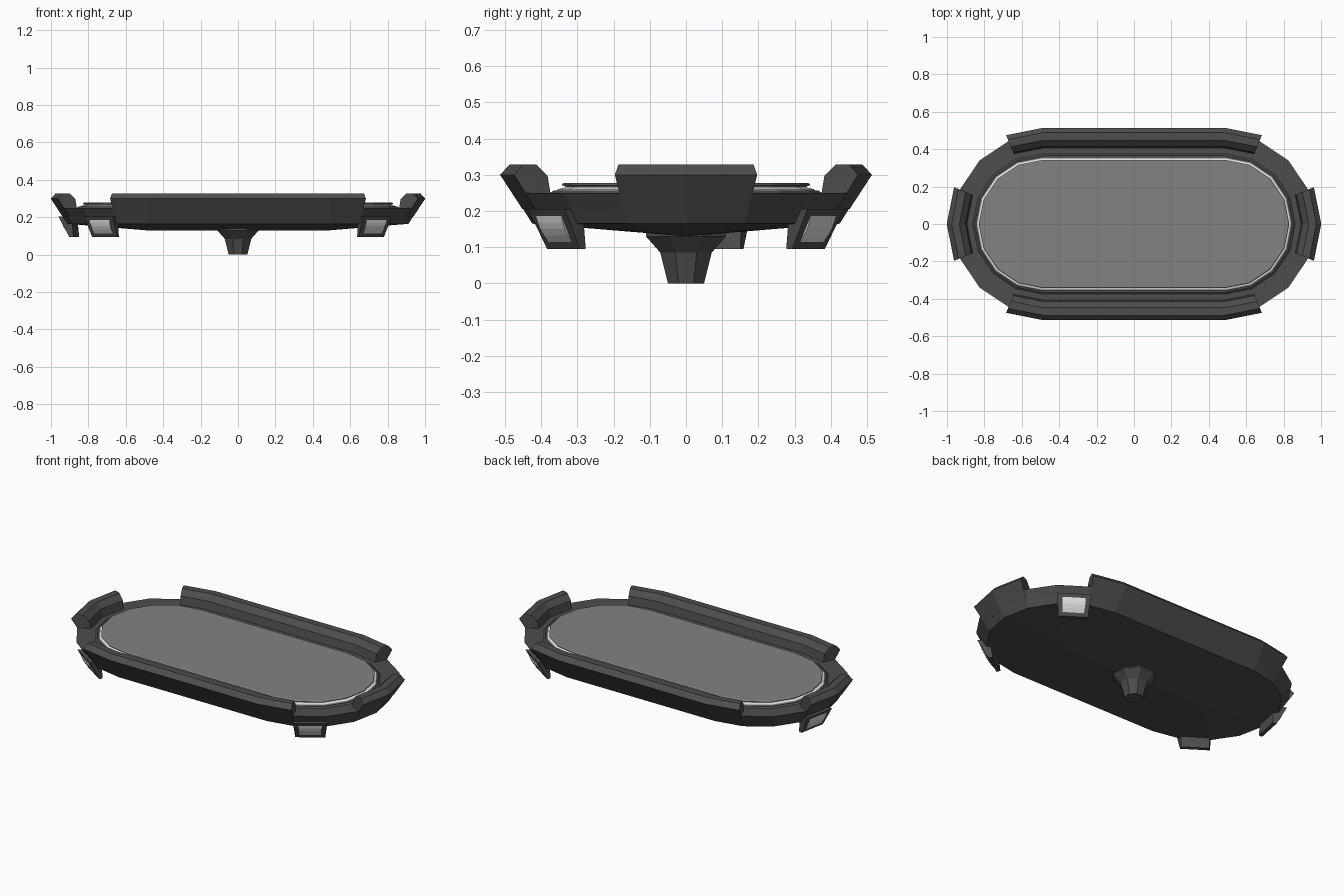
import bpy, bmesh, math
from mathutils import Vector

if "Cube" in bpy.data.objects:
    bpy.data.objects.remove(bpy.data.objects["Cube"])

C = 0.487  # centre of the rounded ends


def mat(name, v):
    m = bpy.data.materials.new(name)
    m.diffuse_color = (v[0], v[1], v[2], 1)
    m.use_nodes = True
    m.node_tree.nodes["Principled BSDF"].inputs["Base Color"].default_value = m.diffuse_color
    return m


DARK = mat("dark metal", (0.075, 0.075, 0.075))
PANEL = mat("grey deck", (0.235, 0.22, 0.225))
LIGHT = mat("pale light", (0.75, 0.75, 0.75))


def make(name, bm, m):
    bmesh.ops.remove_doubles(bm, verts=bm.verts, dist=1e-5)
    bmesh.ops.recalc_face_normals(bm, faces=bm.faces)
    me = bpy.data.meshes.new(name)
    bm.to_mesh(me)
    bm.free()
    me.materials.append(m)
    ob = bpy.data.objects.new(name, me)
    bpy.context.collection.objects.link(ob)
    return ob


def pt(cx, deg, r, z):
    a = math.radians(deg)
    return Vector((cx + r * math.cos(a), r * math.sin(a), z))


def sweep(name, profile, path, m, loop_path):
    """Sweep an (r, z) profile along a path of (end centre, angle) stations.
    Full loops use an open profile, partial runs a closed one with end caps."""
    bm = bmesh.new()
    rings = [[bm.verts.new(pt(cx, a, r, z)) for r, z in profile] for cx, a in path]
    n, k = len(rings), len(profile)
    for i in range(n if loop_path else n - 1):
        A, B = rings[i], rings[(i + 1) % n]
        for j in range(k - 1 if loop_path else k):
            bm.faces.new((A[j], A[(j + 1) % k], B[(j + 1) % k], B[j]))
    if not loop_path:
        bm.faces.new(rings[0])
        bm.faces.new(rings[-1])
    return make(name, bm, m)


LOOP = ([(C, -90 + 22.5 * i) for i in range(9)]
        + [(-C, 90 + 22.5 * i) for i in range(9)])

# hull, light strip and deck panel
sweep("hull", [(0, 0.13), (0.425, 0.165), (0.45, 0.205), (0.48, 0.25),
               (0.375, 0.25), (0.365, 0.257), (0.34, 0.257), (0, 0.257)], LOOP, DARK, True)
sweep("light_strip", [(0.358, 0.255), (0.354, 0.26), (0.333, 0.266), (0.333, 0.271)],
      LOOP, LIGHT, True)
sweep("deck_panel", [(0.333, 0.268), (0.343, 0.271), (0.343, 0.274), (0.337, 0.278), (0, 0.278)],
      LOOP, PANEL, True)

# raised guard rails: two long sides, two ends
RAIL = [(0.452, 0.205), (0.514, 0.30), (0.488, 0.328), (0.447, 0.328),
        (0.414, 0.297), (0.405, 0.245)]
for name, sx in (("back_rail", 1), ("front_rail", -1)):
    base = 0 if sx > 0 else 180
    sweep(name, RAIL, [(sx * C, base + 67.5), (sx * C, base + 90),
                       (-sx * C, base + 90), (-sx * C, base + 112.5)], DARK, False)
for name, sx in (("right_rail", 1), ("left_rail", -1)):
    base = 0 if sx > 0 else 180
    sweep(name, RAIL, [(sx * C, base + d) for d in (-22.5, 0, 22.5)], DARK, False)

# four lamps hanging under the rim
BRACKET = [(0.474, 0.205), (0.415, 0.095), (0.392, 0.095), (0.40, 0.17), (0.43, 0.205)]
for name, cx, a0 in (("back_right", C, 45), ("front_right", C, -67.5),
                     ("front_left", -C, 225), ("back_left", -C, 135 + 22.5)):
    a1 = a0 + 22.5
    sweep(name + "_lamp_bracket", BRACKET, [(cx, a0), (cx, a1)], DARK, False)
    # slightly bulged lens on the sloping outer face
    bm = bmesh.new()
    rows = []
    for i in range(5):
        v = 0.17 + 0.66 * i / 4
        r = 0.415 + 0.059 * v + 0.001 + 0.007 * math.sin(math.pi * i / 4)
        z = 0.095 + 0.11 * v
        A, B = pt(cx, a0, r, z), pt(cx, a1, r, z)
        rows.append([bm.verts.new(A.lerp(B, u)) for u in (0.15, 0.85)])
    for A, B in zip(rows, rows[1:]):
        bm.faces.new((A[0], A[1], B[1], B[0]))
    bm.faces.new([w[0] for w in rows])
    bm.faces.new([w[1] for w in rows])
    bm.faces.new((rows[0][0], rows[0][1], rows[-1][1], rows[-1][0]))
    make(name + "_lamp_lens", bm, LIGHT)

# octagonal flared stem
STEM = [(0, 0), (0.054, 0), (0.077, 0.085), (0.12, 0.13), (0.12, 0.14), (0, 0.14)]
sweep("stem", STEM, [(0, 22.5 + 45 * i) for i in range(8)], DARK, True)
